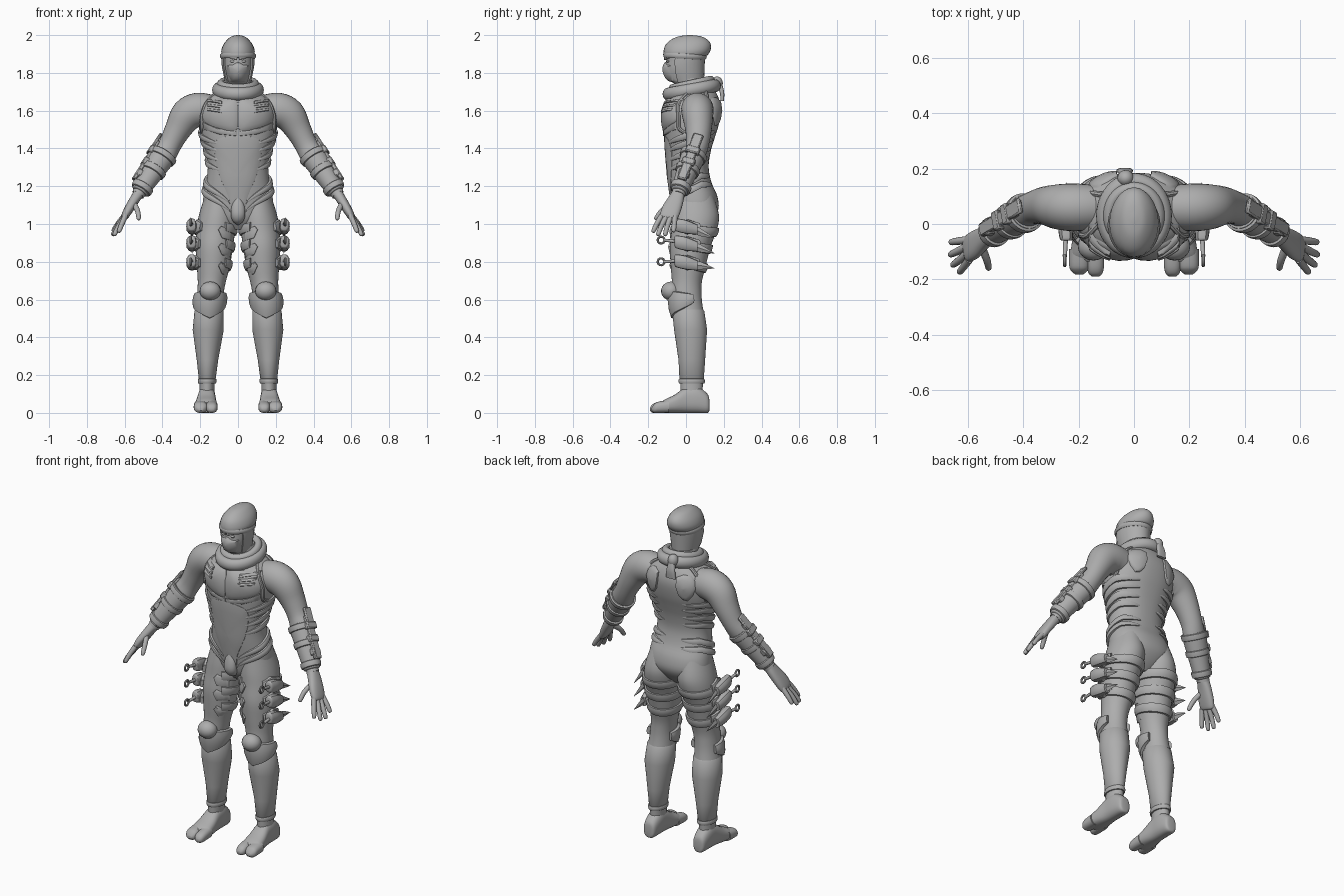
import bpy, bmesh
from math import sin, cos, pi, radians
from mathutils import Vector as V, Matrix
from mathutils.bvhtree import BVHTree

if "Cube" in bpy.data.objects:
    bpy.data.objects.remove(bpy.data.objects["Cube"])

X, Y, Z = V((1, 0, 0)), V((0, 1, 0)), V((0, 0, 1))
mat = bpy.data.materials.new("grey")
mat.diffuse_color = (0.42, 0.42, 0.42, 1)
mat.use_nodes = True
mat.node_tree.nodes["Principled BSDF"].inputs["Base Color"].default_value = mat.diffuse_color


def finish(name, bm, mirror):
    """Make the object and return a ray-cast tree of its surface."""
    bmesh.ops.remove_doubles(bm, verts=bm.verts, dist=1e-5)
    bmesh.ops.recalc_face_normals(bm, faces=bm.faces)
    tree = BVHTree.FromBMesh(bm)
    me = bpy.data.meshes.new(name)
    bm.to_mesh(me)
    bm.free()
    me.materials.append(mat)
    ob = bpy.data.objects.new(name, me)
    bpy.context.collection.objects.link(ob)
    if mirror:
        ob.modifiers.new("mirror", 'MIRROR').use_mirror_merge = False
    return tree


def spline(pts, k=4, closed=False):
    n, out = len(pts), []
    for i in range(n if closed else n - 1):
        q = [pts[j % n] if closed else pts[max(0, min(n - 1, j))] for j in range(i - 1, i + 3)]
        for s in range(k):
            t = s / k
            out.append([.5 * (2 * b + (c - a) * t + (2 * a - 5 * b + 4 * c - d) * t * t
                              + (3 * b - a - 3 * c + d) * t ** 3) for a, b, c, d in zip(*q)])
    return out if closed else out + [list(pts[-1])]


def skin(bm, rings, close_u, close_v):
    nu, nv = len(rings), len(rings[0])
    for i in range(nu if close_u else nu - 1):
        for j in range(nv if close_v else nv - 1):
            a, b = rings[i], rings[(i + 1) % nu]
            bm.faces.new((a[j], a[(j + 1) % nv], b[(j + 1) % nv], b[j]))


def loft(name, st, axis=None, ref=Y, n=28, p=2.0, k=4, mirror=True, closed=False):
    """Rings at stations (x, y, z, r1, r2); r2 lies along ref."""
    st = spline(st, k, closed)
    bm, rings, m = bmesh.new(), [], len(st)
    for i, s in enumerate(st):
        c = V(s[:3])
        nxt = st[(i + 1) % m] if closed else st[min(i + 1, m - 1)]
        prv = st[i - 1] if closed else st[max(i - 1, 0)]
        t = axis or (V(nxt[:3]) - V(prv[:3])).normalized()
        u = (ref - t * ref.dot(t)).normalized()
        w, ring = t.cross(u), []
        for j in range(n):
            a = 2 * pi * j / n
            ca, sa = cos(a), sin(a)
            f = (abs(ca) ** p + abs(sa) ** p) ** (-1 / p)
            ring.append(bm.verts.new(c + w * (max(s[3], .001) * ca * f) + u * (max(s[4], .001) * sa * f)))
        rings.append(ring)
    skin(bm, rings, closed, True)
    if not closed:
        bm.faces.new(rings[0])
        bm.faces.new(rings[-1])
    return finish(name, bm, mirror)


def body(rows):
    """(z, half width, front y, back y) to loft stations."""
    return [(0, (f + b) / 2, z, w, (b - f) / 2) for z, w, f, b in rows]


def hit(tree, o, d):
    h = tree.ray_cast(o, d)[0]
    return h if h else tree.find_nearest(o + d)[0]


def wrap(name, tree, cx, cy, a0, a1, mid, half, t, taper=False, mirror=True, n=48):
    """Band on a surface, from angle a0 to a1 (0 is front, 90 is +x)."""
    bm, rings = bmesh.new(), []
    for i in range(n + 1):
        s = i / n
        a = radians(a0 + (a1 - a0) * s)
        d = V((sin(a), -cos(a), 0))
        e = sin(pi * s) ** .6 if taper else 1
        m = mid(s) if callable(mid) else mid
        h = half(s) if callable(half) else half
        ring = []
        for q, o in ((-1, -.01), (-.9, t * .7), (-.4, t), (.4, t), (.9, t * .7), (1, -.01)):
            z = m + q * h * e
            ring.append(bm.verts.new(hit(tree, V((cx, cy, z)) + d, -d) + d * (o * e if o > 0 else o)))
        rings.append(ring)
    skin(bm, rings, False, True)
    if (a1 - a0) < 360:
        bm.faces.new(rings[0])
        bm.faces.new(rings[-1])
    return finish(name, bm, mirror)


def pad(name, tree, outline, h, bulge=0, side=-1, k=1, mirror=True):
    """Raised plate on a surface from an (x, z) outline; side -1 is front."""
    pts = spline(outline, k, True)
    cx, cz = (sum(c) / len(pts) for c in zip(*pts))
    bm, rings = bmesh.new(), []
    for s, o in ((1, -.012), (.99, h * .6), (.93, h), (.7, h + bulge * .5), (.4, h + bulge * .85), (.02, h + bulge)):
        rings.append([bm.verts.new(hit(tree, V((cx + (x - cx) * s, side, cz + (z - cz) * s)), -Y * side)
                                   + Y * side * o) for x, z in pts])
    skin(bm, rings, False, True)
    bm.faces.new(rings[-1])
    return finish(name, bm, mirror)


def sym(half):
    return half + [(-x, z) for x, z in reversed(half) if x > 0]


def ball(name, c, s, mirror=True):
    bm = bmesh.new()
    bmesh.ops.create_uvsphere(bm, u_segments=20, v_segments=12, radius=1,
                              matrix=Matrix.Translation(c) @ Matrix.Diagonal((*s, 1)))
    return finish(name, bm, mirror)


# Torso
torso = loft("torso", body([(.97, .06, -.02, .09), (1.02, .13, -.055, .14), (1.08, .182, -.07, .172),
    (1.15, .182, -.08, .165), (1.22, .168, -.09, .135), (1.3, .16, -.098, .12), (1.38, .17, -.105, .13),
    (1.45, .19, -.112, .15), (1.52, .205, -.115, .172), (1.6, .205, -.115, .185), (1.66, .17, -.095, .175),
    (1.71, .1, -.06, .15), (1.77, .07, -.05, .1)]), Z, n=48, p=2.3, mirror=False)
pad("front_panel", torso, sym([(0, 1.47), (.11, 1.45), (.125, 1.38), (.1, 1.26), (.05, 1.14), (.036, 1.06), (0, 1.01)]),
    .004, .004, k=3, mirror=False)
loft("groin_guard", [(0, -.07, 1.15, .01, .01), (0, -.075, 1.1, .032, .02), (0, -.072, 1.05, .038, .028),
    (0, -.06, 1.015, .028, .025), (0, -.05, .995, .004, .004)], Z, mirror=False)
pad("chest_plate", torso, [(.004, 1.5), (.1, 1.505), (.178, 1.54), (.188, 1.6), (.15, 1.655), (.06, 1.665), (.004, 1.65)],
    .01, .012, k=3)
pad("lower_chest_plate", torso, [(.004, 1.465), (.1, 1.475), (.18, 1.5), (.188, 1.54), (.1, 1.505), (.004, 1.49)], .008)
for i in range(3):
    z = 1.6 + .024 * i
    pad("chest_bar", torso, [(.085, z - .012), (.165, z), (.165, z + .013), (.085, z + .004)], .027)
pad("shoulder_blade_plate", torso, [(.06, 1.655), (.13, 1.665), (.165, 1.6), (.12, 1.52), (.075, 1.55)], .012, .004, 1, 2)
trim = [hit(torso, V((x, s, z)), V((0, -s, 0))) for x, z, s in
        ((.11, 1.7, -1), (.165, 1.64, -1), (.19, 1.57, -1), (.19, 1.5, -1), (.195, 1.48, 1), (.19, 1.56, 1), (.16, 1.65, 1), (.1, 1.7, 1))]
loft("armhole_trim", [(*c, .011, .011) for c in trim], ref=X, n=8)
# Rib folds and hip bands
for z0 in (1.285, 1.335, 1.385, 1.425):
    wrap("rib_fold", torso, 0, .02, 42, 150, lambda s: z0 + .06 * min(1, s * 1.7), .02, .014, True)
for z0 in (1.06, 1.105):
    wrap("hip_band", torso, 0, .03, 22, 152, lambda s: z0 + .15 * min(1, s * 1.5) ** .8, .02, .016, True)

# Head: face, mask, hood
face = loft("face", body([(1.68, .06, -.03, .09), (1.74, .06, -.06, .085), (1.765, .06, -.093, .085),
    (1.82, .072, -.11, .085), (1.87, .078, -.104, .09), (1.93, .078, -.1, .1), (1.975, .05, -.05, .07)]), Z, mirror=False)
pad("mask", face, sym([(0, 1.752), (.035, 1.755), (.054, 1.79), (.06, 1.84), (.03, 1.842), (0, 1.858)]), .008, .008, mirror=False)
wrap("hood_side", face, 0, 0, 52, 308, 1.815, .08, .012, mirror=False)
wrap("headband", face, 0, 0, 0, 360, lambda s: 1.888 + .006 * cos(2 * pi * s), .015, .016, mirror=False)
loft("hood_cap", body([(1.886, .08, -.11, .095), (1.895, .087, -.118, .115), (1.92, .088, -.118, .13), (1.95, .077, -.107, .131),
    (1.975, .058, -.08, .115), (1.993, .035, -.04, .08), (2, .006, .01, .03)]), Z, mirror=False)
pad("brow", face, [(.004, 1.868), (.045, 1.878), (.05, 1.888), (.004, 1.884)], .012)
ball("eye", (.028, -.094, 1.861), (.014, .009, .007))

# Scarf with knot and tail
for name, rx, ry, z, r in (("scarf", .108, .125, 1.71, .034), ("scarf_upper_fold", .09, .1, 1.737, .026)):
    loft(name, [(rx * sin(a), .03 - ry * cos(a), z - .022 * cos(a), r * .85, r)
                for a in (pi * i / 6 for i in range(12))], ref=Z, n=16, closed=True, mirror=False)
ball("scarf_knot", (-.03, .165, 1.745), (.03, .03, .036), False)
loft("scarf_tail", [(-.03, .17, 1.75, .016, .018), (-.032, .19, 1.7, .026, .012), (-.034, .192, 1.65, .03, .009)], Z, p=3, mirror=False)

# Arms
loft("arm", [(.13, .06, 1.6, .08, .08), (.21, .06, 1.605, .09, .086), (.27, .062, 1.575, .088, .082),
    (.318, .066, 1.5, .07, .07), (.36, .06, 1.42, .06, .06), (.395, .042, 1.36, .064, .056),
    (.44, .015, 1.29, .054, .048), (.49, -.018, 1.215, .04, .038), (.53, -.042, 1.155, .034, .036)])
elbow, wrist = V((.372, .054, 1.4)), V((.522, -.038, 1.168))


def fore(t, extra):
    r = .066 - .024 * t + extra
    return (*elbow.lerp(wrist, t), r, r * .95)


loft("bracer", [fore(t, e) for t, e in ((.12, -.01), (.14, .006), (.5, .006), (.9, .004), (.98, .004), (1, -.01))])
for t in (.18, .5, .9):
    loft("bracer_strap", [fore(t + d, e) for d, e in ((-.06, 0), (-.05, .013), (.05, .013), (.06, 0))], k=2)
d = (wrist - elbow).normalized()
u = (Y - d * Y.dot(d)).normalized()
frame = Matrix((d, u, d.cross(u))).transposed().to_4x4()
# Outer arm plates
for name, t, size in (("arm_guard", .42, (.25, .05, .024)), ("elbow_guard", .02, (.1, .055, .018)),
                      ("arm_bar", .2, (.04, .075, .034)), ("arm_bar", .45, (.04, .07, .034)), ("arm_bar", .7, (.04, .06, .034))):
    bm = bmesh.new()
    c = elbow.lerp(wrist, t) + d.cross(u) * (.072 - .024 * t)
    bmesh.ops.create_cube(bm, size=1, matrix=Matrix.Translation(c) @ frame @ Matrix.Diagonal((*size, 1)))
    bmesh.ops.bevel(bm, geom=bm.edges[:], offset=.006, segments=1, affect='EDGES')
    finish(name, bm, True)

# Hands
loft("palm", [(.522, -.038, 1.168, .028, .032), (.55, -.055, 1.125, .026, .042), (.58, -.078, 1.075, .024, .05),
    (.602, -.092, 1.035, .018, .046), (.606, -.095, 1.025, .006, .03)], p=2.5)
for b, m, e in (((.595, -.128, 1.045), (.615, -.155, 1), (.632, -.176, .955)), ((.602, -.106, 1.035), (.633, -.132, .985), (.657, -.15, .938)),
                ((.604, -.082, 1.035), (.64, -.1, .985), (.666, -.112, .937)), ((.6, -.058, 1.045), (.637, -.062, 1), (.664, -.066, .958)),
                ((.552, -.08, 1.11), (.532, -.128, 1.07), (.524, -.164, 1.022))):
    loft("finger", [(*b, .015, .015), (*m, .0135, .0135), (*V(m).lerp(V(e), .85), .011, .011), (*e, .002, .002)], n=12)

# Legs
leg = loft("leg", [(.1, .045, 1.15, .075, .1), (.108, .052, 1.05, .098, .122), (.117, .044, .97, .103, .12),
    (.125, .022, .88, .098, .108), (.13, .012, .78, .088, .093), (.138, .005, .7, .075, .08), (.145, .002, .64, .07, .08),
    (.15, .006, .58, .07, .08), (.156, .018, .5, .075, .081), (.158, .025, .43, .075, .08), (.16, .029, .35, .063, .072),
    (.162, .031, .26, .047, .062), (.163, .03, .18, .04, .06), (.165, .03, .1, .04, .058), (.166, .03, .05, .042, .06)], Z, n=36)
wrap("boot_shaft", leg, .158, .02, 0, 360, .36, .2, .007)
wrap("boot_hem", leg, .163, .03, 0, 360, .168, .014, .01)
wrap("knee_guard", leg, .149, .01, -112, 112, lambda s: .575 + .03 * abs(2 * s - 1), lambda s: .08 - .055 * abs(2 * s - 1), .022)
ball("knee_cap", (.147, -.08, .645), (.056, .052, .05))

# Split-toe feet
loft("foot", [(.165, .124, .04, .025, .018), (.165, .114, .05, .05, .036), (.165, .06, .07, .07, .045), (.166, 0, .068, .068, .047),
    (.168, -.06, .048, .048, .055), (.17, -.11, .036, .036, .06), (.17, -.135, .028, .026, .055)], -Y, X, p=2.6)
for x, r, y in ((.139, .031, -.19), (.198, .036, -.182)):
    loft("toe", [(x, -.09, .035, .034, r), (x, -.15, .029, .029, r), (x, y + .012, .023, .022, r * .8), (x, y, .02, .008, r * .4)], -Y, X, p=2.4)

# Thigh straps, holsters and throwing blades
for z, zr, zt in ((.985, 1.01, .925), (.895, .915, .845), (.795, .8, .765)):
    wrap("thigh_strap", leg, .125, .02, 60, 325, lambda s: z - .03 * sin(pi * s), .026, .013)
    wrap("holster_base", leg, .125, .02, 48, 118, z, lambda s: .042 - .02 * abs(2 * s - 1), .018)
    pad("inner_thigh_plate", leg, [(.035, z - .075), (.085, z - .06), (.105, z - .015), (.09, z + .005), (.035, z - .02)], .012)
    loft("holster", [(.243, -.06, z + .012, .026, .018), (.245, -.05, z + .01, .034, .024), (.247, 0, z, .036, .027),
                     (.243, .06, z - .015, .026, .02)], -Y, X, n=12, p=3)
    loft("blade", [(.243, .04, z - .012, .022, .009), (.243, .08, (z + zt) / 2, .02, .008), (.243, .15, zt, .001, .001)], -Y, X, n=4, k=2)
    loft("blade_handle", [(.246, -.04, z + .01, .009, .009), (.25, -.118, zr, .008, .008)], ref=X, n=10)
    loft("blade_ring", [(.25, -.132 + .018 * cos(a), zr + .018 * sin(a), .006, .006)
                        for a in (pi * i / 4 for i in range(8))], ref=X, n=8, k=2, closed=True)

# Smooth shading with sharp edges kept
bpy.ops.object.select_all(action='SELECT')
bpy.context.view_layer.objects.active = bpy.context.selected_objects[0]
bpy.ops.object.shade_smooth_by_angle(angle=radians(40))
